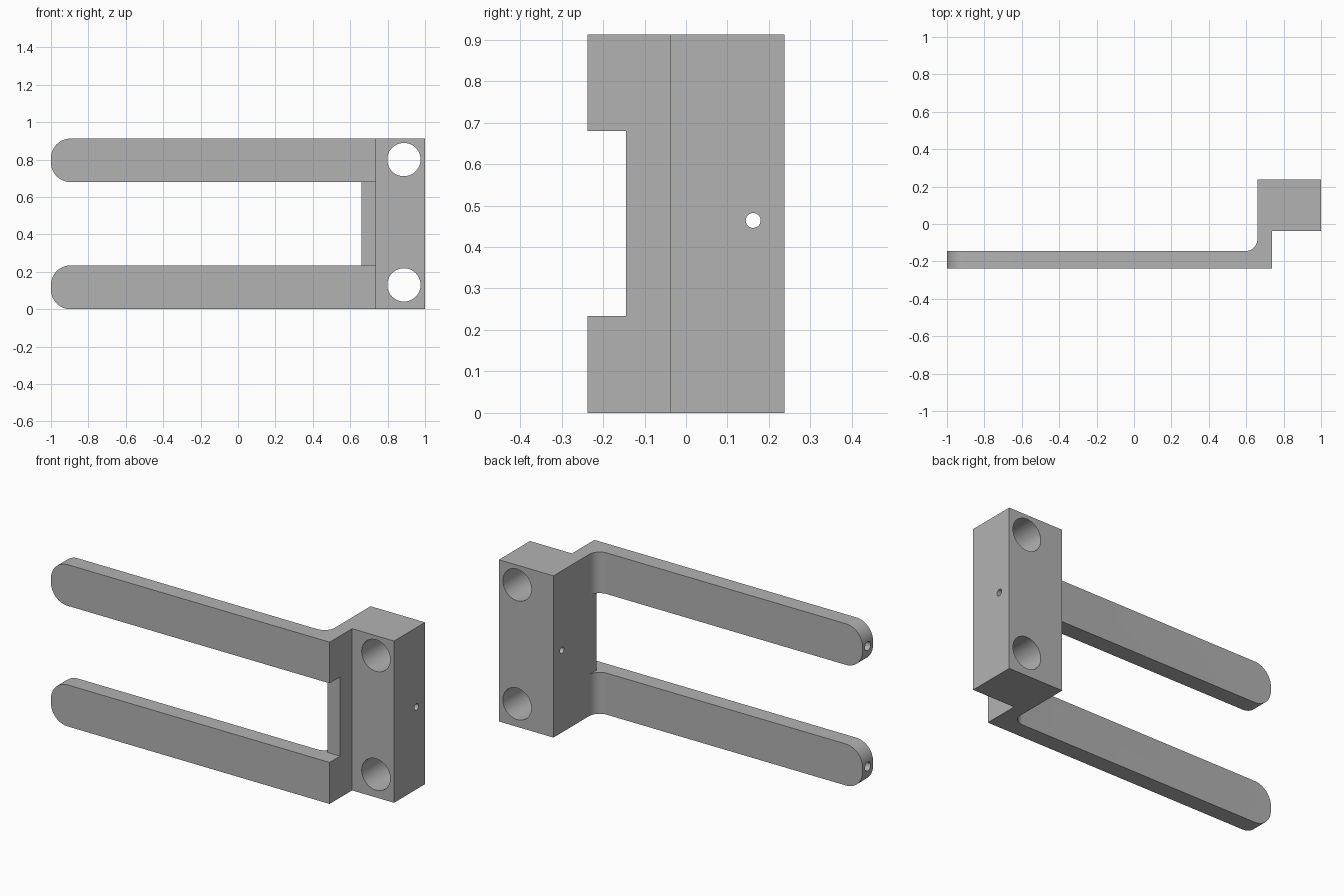
import bpy, bmesh, math

if "Cube" in bpy.data.objects:
    bpy.data.objects.remove(bpy.data.objects["Cube"])

H = 0.912                      # overall height
SLOT = (0.234, 0.68)           # gap between the two arms
ARM_Z = (SLOT[0] / 2, (SLOT[1] + H) / 2)


def arc(cx, cy, r, a0, a1, n=14):
    return [(cx + r * math.cos(math.radians(a0 + (a1 - a0) * i / n)),
             cy + r * math.sin(math.radians(a0 + (a1 - a0) * i / n))) for i in range(n + 1)]


def prism(name, pts, axis, lo, hi):
    """Extrude a 2D outline along x (pts y,z), y (pts x,z) or z (pts x,y)."""
    place = {'x': lambda a, b, t: (t, a, b),
             'y': lambda a, b, t: (a, t, b),
             'z': lambda a, b, t: (a, b, t)}[axis]
    bm = bmesh.new()
    rings = [[bm.verts.new(place(a, b, t)) for a, b in pts] for t in (lo, hi)]
    for ring in rings:
        bm.faces.new(ring)
    n = len(pts)
    for i in range(n):
        j = (i + 1) % n
        bm.faces.new((rings[0][i], rings[0][j], rings[1][j], rings[1][i]))
    bmesh.ops.recalc_face_normals(bm, faces=bm.faces)
    me = bpy.data.meshes.new(name)
    bm.to_mesh(me)
    bm.free()
    ob = bpy.data.objects.new(name, me)
    bpy.context.collection.objects.link(ob)
    return ob


def combine(target, cutter, operation='DIFFERENCE'):
    mod = target.modifiers.new("cut", 'BOOLEAN')
    mod.operation, mod.solver, mod.object = operation, 'EXACT', cutter
    dg = bpy.context.evaluated_depsgraph_get()
    me = bpy.data.meshes.new_from_object(target.evaluated_get(dg))
    target.modifiers.clear()
    target.data = me
    bpy.data.objects.remove(cutter)


def bore(target, axis, a, b, r, lo, hi, n=48):
    combine(target, prism("bore_cutter", arc(a, b, r, 0, 360, n)[:-1], axis, lo, hi))


# Bracket body: stepped plan with an inner fillet
plan = [(-1, -0.238), (0.738, -0.238), (0.738, -0.038), (1, -0.038), (1, 0.238),
        (0.66, 0.238)] + arc(0.595, -0.08, 0.065, 0, -90) + [(-1, -0.145)]
body = prism("fork_bracket", plan, 'z', 0, H)

# Fork outline seen from the front: two arms with rounded tips
R = 0.104
outline = [(1.1, -0.1), (1.1, H + 0.1), (-0.5, H + 0.1), (-0.5, H)]
outline += arc(-1 + R, H - R, R, 90, 180) + arc(-1 + R, SLOT[1] + R, R, 180, 270)
outline += [(0.66, SLOT[1]), (0.66, SLOT[0])]
outline += arc(-1 + R, SLOT[0] - R, R, 90, 180) + arc(-1 + R, R, R, 180, 270)
outline += [(-0.5, 0), (-0.5, -0.1)]
combine(body, prism("outline_cutter", outline, 'y', -0.5, 0.5), 'INTERSECT')

# Notch in the neck between the arms
notch = [(0.62, SLOT[0]), (0.85, SLOT[0]), (0.85, SLOT[1]), (0.62, SLOT[1])]
combine(body, prism("notch_cutter", notch, 'y', -0.4, -0.145))

# Mounting holes, cross hole and sensor holes in the arm tips
for z in (0.13, 0.80):
    bore(body, 'y', 0.887, z, 0.089, -0.3, 0.4)
bore(body, 'x', 0.162, 0.464, 0.018, 0.5, 1.2, 24)
for z in ARM_Z:
    bore(body, 'x', -0.1915, z, 0.025, -1.1, -0.8, 24)

# Colour and shading
grey = bpy.data.materials.new("plain grey")
grey.diffuse_color = (0.45, 0.45, 0.45, 1)
grey.use_nodes = True
grey.node_tree.nodes["Principled BSDF"].inputs["Base Color"].default_value = grey.diffuse_color
body.data.materials.clear()
body.data.materials.append(grey)
bpy.context.view_layer.objects.active = body
body.select_set(True)
bpy.ops.object.shade_smooth_by_angle(angle=math.radians(30))
